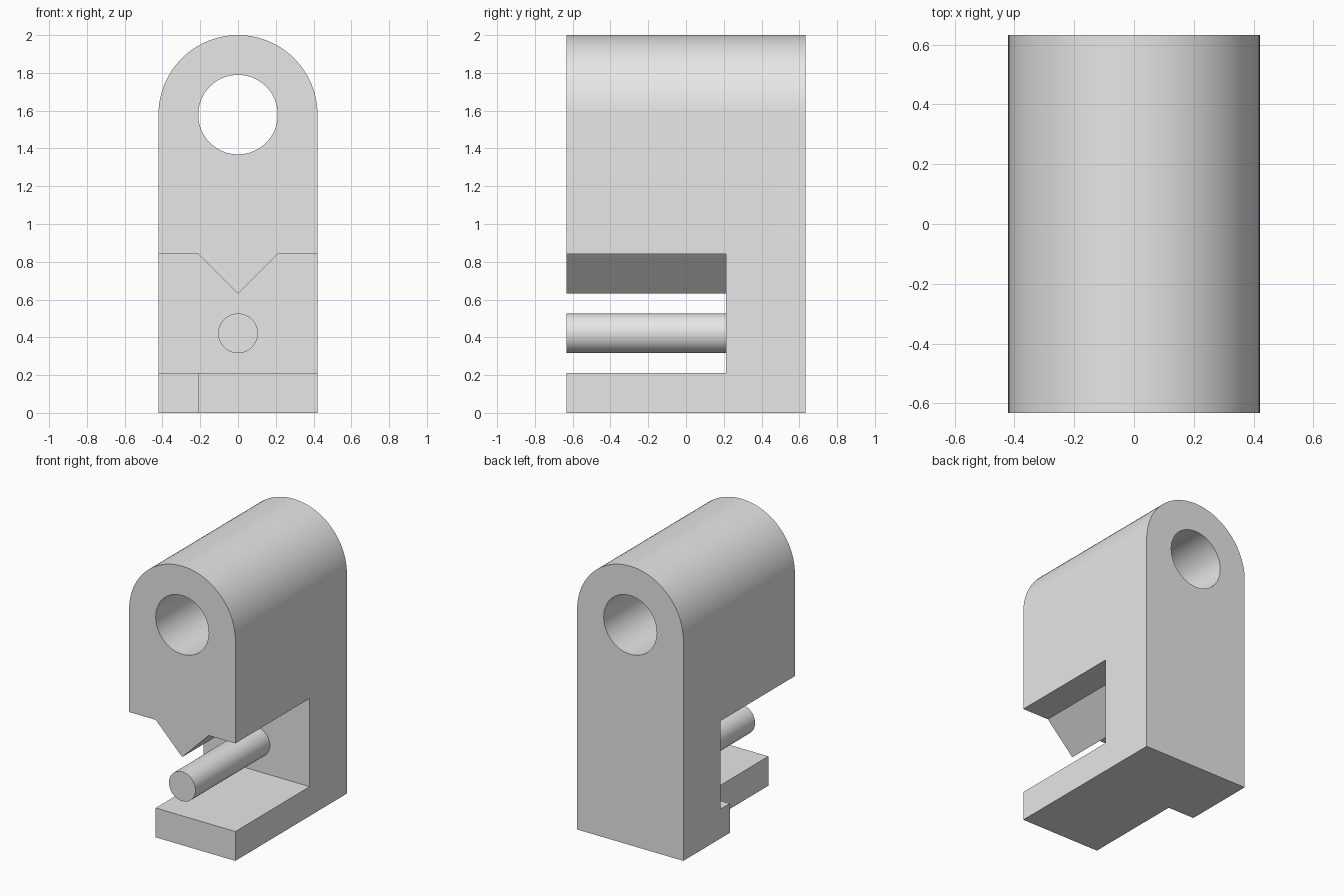
import bpy
import bmesh
from math import sin, cos, pi, radians

if "Cube" in bpy.data.objects:
    bpy.data.objects.remove(bpy.data.objects["Cube"])

U = 2 / 19  # the part is laid out on a 19-unit-high module

grey = bpy.data.materials.new("light_grey")
grey.use_nodes = True
grey.diffuse_color = (0.8, 0.8, 0.8, 1)
grey.node_tree.nodes["Principled BSDF"].inputs["Base Color"].default_value = (0.8, 0.8, 0.8, 1)


def arc(cz, r, start, end, steps):
    """Points on an arc about x = 0 in the front plane."""
    angles = [start + (end - start) * i / steps for i in range(steps + 1)]
    return [(r * cos(a), cz + r * sin(a)) for a in angles]


def extrude(name, profile, front, back):
    """Extrude an (x, z) profile along y, in module units."""
    bm = bmesh.new()
    face = bm.faces.new([bm.verts.new((x * U, front * U, z * U)) for x, z in profile])
    grown = bmesh.ops.extrude_face_region(bm, geom=[face])["geom"]
    verts = [v for v in grown if isinstance(v, bmesh.types.BMVert)]
    bmesh.ops.translate(bm, verts=verts, vec=(0, (back - front) * U, 0))
    bmesh.ops.recalc_face_normals(bm, faces=bm.faces)
    mesh = bpy.data.meshes.new(name)
    bm.to_mesh(mesh)
    bm.free()
    mesh.materials.append(grey)
    obj = bpy.data.objects.new(name, mesh)
    bpy.context.collection.objects.link(obj)
    return obj


def activate(obj):
    bpy.ops.object.select_all(action="DESELECT")
    obj.select_set(True)
    bpy.context.view_layer.objects.active = obj


def cut(target, cutter):
    cutter.hide_render = True
    mod = target.modifiers.new("cut", "BOOLEAN")
    mod.operation = "DIFFERENCE"
    mod.solver = "EXACT"
    mod.object = cutter
    activate(target)
    bpy.ops.object.modifier_apply(modifier=mod.name)
    bpy.data.objects.remove(cutter)


# Round-topped block
body = extrude("body", [(-4, 0), (4, 0)] + arc(15, 4, 0, pi, 48), -6, 6)

# Through hole near the top
cut(body, extrude("hole_cutter", arc(15, 2, 0, 2 * pi, 64)[:-1], -7, 7))

# Front slot, leaving a V-shaped ridge hanging from its ceiling
slot = [(-5, 2), (5, 2), (5, 8), (2, 8), (0, 6), (-2, 8), (-5, 8)]
cut(body, extrude("slot_cutter", slot, -7, 2))

# Notch along one side of the base plate
cut(body, extrude("notch_cutter", [(-5, -1), (-2, -1), (-2, 3), (-5, 3)], -7, 1))

# Round pin reaching forward from the slot's back wall
pin = extrude("pin", arc(4, 1, 0, 2 * pi, 48)[:-1], -6, 2)

for obj in (body, pin):
    activate(obj)
    bpy.ops.object.shade_smooth_by_angle(angle=radians(30))
